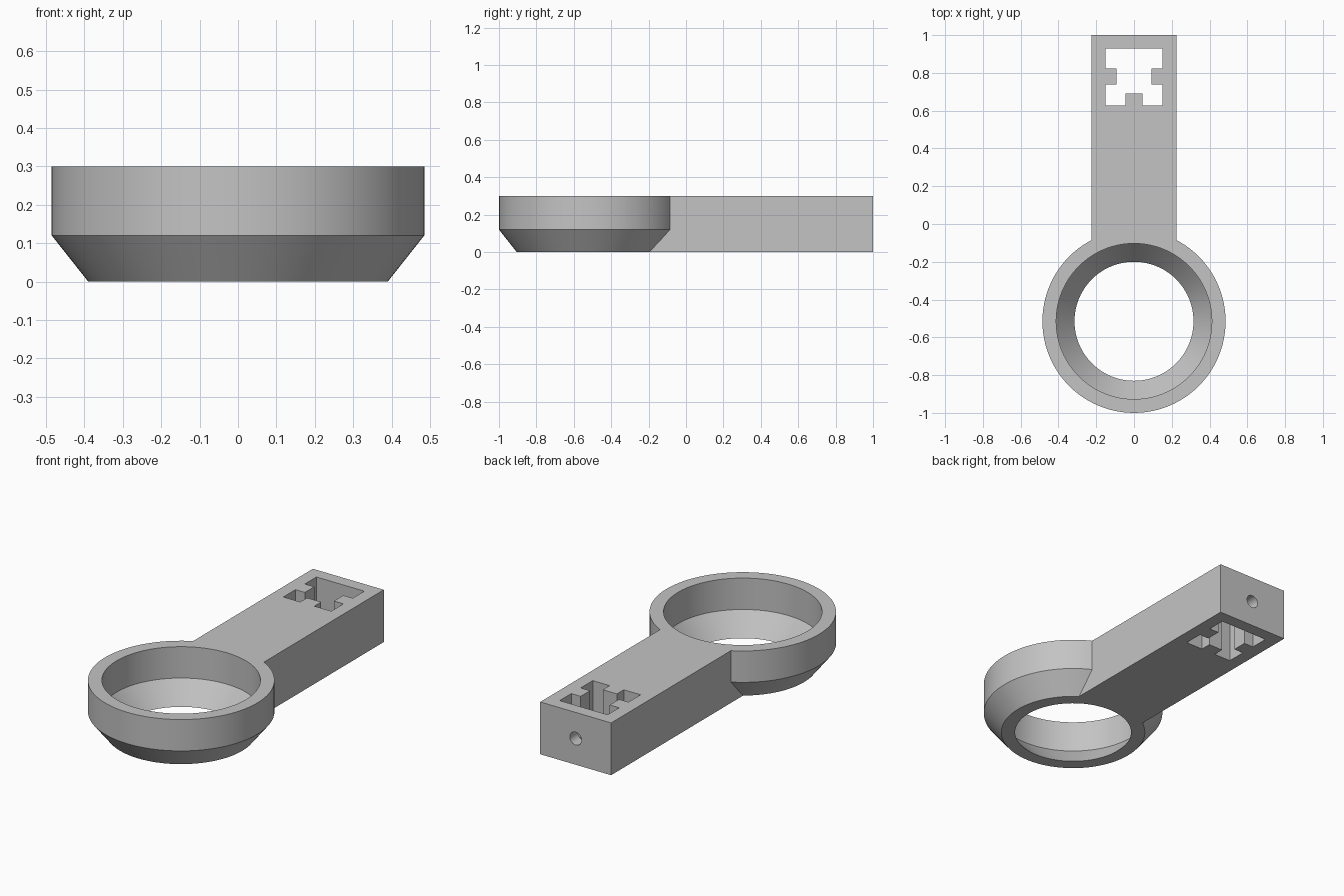
import bpy, bmesh, math

cube = bpy.data.objects.get("Cube")
if cube:
    bpy.data.objects.remove(cube, do_unlink=True)

HEIGHT, STEP = 0.30, 0.12      # full thickness, top of the tapered foot
RING_Y = -0.515
ARM_HALF = 0.225
SEGMENTS = 96

grey = bpy.data.materials.new("plain_grey")
grey.use_nodes = True
colour = (0.55, 0.55, 0.55, 1)
grey.diffuse_color = colour
grey.node_tree.nodes["Principled BSDF"].inputs["Base Color"].default_value = colour


def finish(name, bm):
    bmesh.ops.recalc_face_normals(bm, faces=bm.faces)
    mesh = bpy.data.meshes.new(name)
    bm.to_mesh(mesh)
    bm.free()
    mesh.materials.append(grey)
    obj = bpy.data.objects.new(name, mesh)
    bpy.context.collection.objects.link(obj)
    return obj


def prism(name, outline, z0, z1):
    bm = bmesh.new()
    face = bm.faces.new([bm.verts.new((x, y, z0)) for x, y in outline])
    top = bmesh.ops.extrude_face_region(bm, geom=[face])["geom"]
    bmesh.ops.translate(bm, vec=(0, 0, z1 - z0),
                        verts=[v for v in top if isinstance(v, bmesh.types.BMVert)])
    return finish(name, bm)


def turned(name, profile):
    """Closed solid of revolution about the ring axis, from (radius, z) points."""
    bm = bmesh.new()
    rings = []
    for r, z in profile:
        angles = [2 * math.pi * i / SEGMENTS for i in range(SEGMENTS)]
        rings.append([bm.verts.new((r * math.cos(a), RING_Y + r * math.sin(a), z)) for a in angles])
    for low, high in zip(rings, rings[1:]):
        for i in range(SEGMENTS):
            j = (i + 1) % SEGMENTS
            bm.faces.new((low[i], low[j], high[j], high[i]))
    bm.faces.new(rings[0])
    bm.faces.new(rings[-1])
    return finish(name, bm)


def combine(target, tool, operation):
    mod = target.modifiers.new(operation.lower(), "BOOLEAN")
    mod.operation, mod.solver, mod.object = operation, "EXACT", tool
    bpy.context.view_layer.objects.active = target
    bpy.ops.object.modifier_apply(modifier=mod.name)
    bpy.data.objects.remove(tool, do_unlink=True)


# Arm joined to the cup-shaped ring
holder = prism("ring_holder", [(-ARM_HALF, -0.4), (ARM_HALF, -0.4),
                               (ARM_HALF, 1), (-ARM_HALF, 1)], 0, HEIGHT)
combine(holder, turned("ring_body", [(0.39, 0), (0.485, STEP), (0.485, HEIGHT)]), "UNION")

# Stepped bore, its taper carried on past the underside
slope = (0.412 - 0.315) / STEP
over = 0.05
combine(holder, turned("ring_bore", [(0.315 - slope * over, -over), (0.412, STEP),
                                     (0.412, HEIGHT + over)]), "DIFFERENCE")

# Keyed slot with three inward tabs
half = [(0.045, 0.69), (0.045, 0.628), (0.152, 0.628), (0.152, 0.738),
        (0.092, 0.738), (0.092, 0.823), (0.152, 0.823), (0.152, 0.928)]
slot = half + [(-x, y) for x, y in reversed(half)]
combine(holder, prism("slot_cutter", slot, -over, HEIGHT + over), "DIFFERENCE")

# Screw hole through the end wall
bpy.ops.mesh.primitive_cylinder_add(vertices=32, radius=0.037, depth=0.2,
                                    location=(0, 0.98, HEIGHT / 2),
                                    rotation=(math.pi / 2, 0, 0))
screw = bpy.context.object
screw.data.materials.append(grey)
combine(holder, screw, "DIFFERENCE")

# Smooth curves, crisp edges
bpy.ops.object.select_all(action="DESELECT")
holder.select_set(True)
bpy.context.view_layer.objects.active = holder
bpy.ops.object.shade_smooth_by_angle(angle=math.radians(25))
